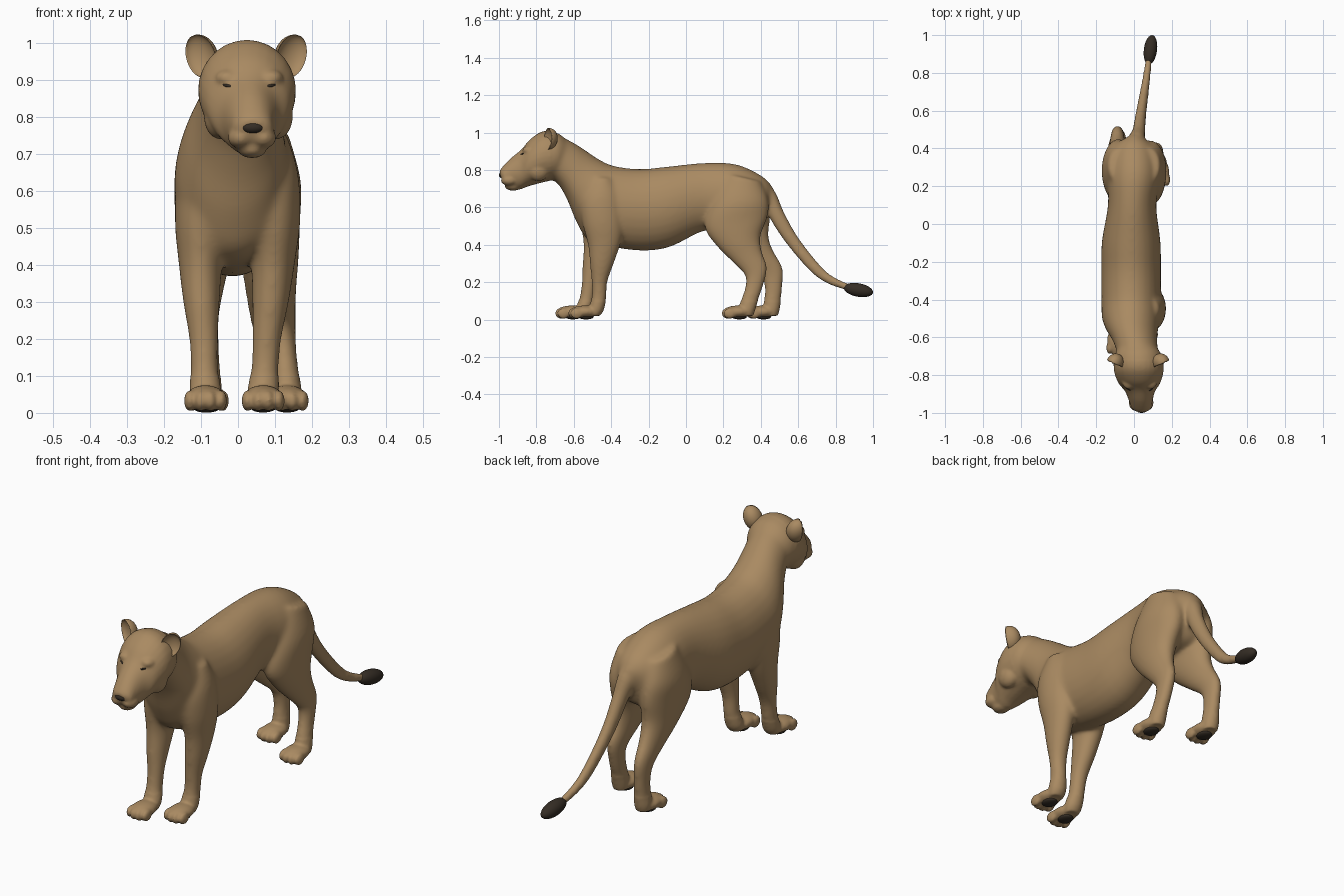
import bpy
import bmesh
import math
from mathutils import Matrix, Vector
from mathutils.bvhtree import BVHTree

default_cube = bpy.data.objects.get("Cube")
if default_cube:
    bpy.data.objects.remove(default_cube, do_unlink=True)


def make_material(name, colour):
    material = bpy.data.materials.new(name)
    material.use_nodes = True
    material.diffuse_color = colour
    for node in material.node_tree.nodes:
        if node.type == "BSDF_PRINCIPLED":
            node.inputs["Base Color"].default_value = colour
            node.inputs["Roughness"].default_value = .8
    return material


FUR = make_material("tan fur", (.40, .255, .122, 1))
DARK = make_material("dark brown", (.035, .026, .018, 1))


def add_object(name, bm, material):
    """Turn a bmesh into a smooth shaded object with one colour."""
    mesh = bpy.data.meshes.new(name)
    bmesh.ops.recalc_face_normals(bm, faces=bm.faces)
    for face in bm.faces:
        face.smooth = True
    bm.to_mesh(mesh)
    bm.free()
    mesh.materials.append(material)
    obj = bpy.data.objects.new(name, mesh)
    bpy.context.scene.collection.objects.link(obj)
    return obj


def spline(a, b, c, d, t):
    """Catmull-Rom blend of four section tuples."""
    return [q + .5 * t * (r - p + t * (2 * p - 5 * q + 4 * r - s + t * (3 * (q - r) + s - p)))
            for p, q, r, s in zip(a, b, c, d)]


def loft(bm, sections, steps=4, sides=28):
    """Skin ellipses; a section is edge (y, z), opposite edge (y, z), centre x, half width."""
    padded = [sections[0], *sections, sections[-1]]
    dense = []
    for i in range(len(sections) - 1):
        dense += [spline(*padded[i:i + 4], k / steps) for k in range(steps)]
    dense.append(sections[-1])
    rings = []
    for y0, z0, y1, z1, x, width in dense:
        centre = Vector((x, (y0 + y1) / 2, (z0 + z1) / 2))
        up = Vector((0, (y0 - y1) / 2, (z0 - z1) / 2))
        ring = []
        for k in range(sides):
            angle = math.tau * k / sides
            offset = up * math.sin(angle) + Vector((width * math.cos(angle), 0, 0))
            ring.append(bm.verts.new(centre + offset))
        rings.append(ring)
    for low, high in zip(rings, rings[1:]):
        for k in range(sides):
            n = (k + 1) % sides
            bm.faces.new((low[k], low[n], high[n], high[k]))
    bm.faces.new(rings[0][::-1])
    bm.faces.new(rings[-1])


def ellipsoid(bm, centre, radii, turn=None):
    matrix = Matrix.Translation(centre) @ (turn or Matrix()) @ Matrix.Diagonal((*radii, 1))
    return bmesh.ops.create_uvsphere(bm, u_segments=24, v_segments=16, radius=1, matrix=matrix)


def ellipsoid_object(name, centre, radii, material, turn=None):
    bm = bmesh.new()
    ellipsoid(bm, centre, radii, turn)
    return add_object(name, bm, material)


skin = bmesh.new()

# Trunk and neck, from rump to skull
loft(skin, [
    (.47, .70, .44, .58, .0, .04),
    (.41, .765, .40, .5, .0, .11),
    (.27, .83, .25, .47, .0, .14),
    (.1, .838, .1, .475, -.01, .128),
    (-.1, .818, -.08, .39, -.015, .155),
    (-.25, .805, -.22, .368, -.015, .158),
    (-.39, .823, -.38, .385, -.015, .158),
    (-.47, .86, -.52, .425, -.015, .155),
    (-.53, .90, -.585, .52, -.01, .138),
    (-.6, .945, -.635, .64, .005, .118),
    (-.68, .98, -.69, .73, .02, .108),
    (-.76, .97, -.76, .76, .025, .09),
])

# Head, from the nape to the muzzle
loft(skin, [
    (-.62, .94, -.66, .8, .02, .08),
    (-.68, .995, -.69, .755, .022, .122),
    (-.76, 1.008, -.78, .73, .025, .132),
    (-.83, .967, -.85, .71, .028, .112),
    (-.88, .91, -.89, .695, .032, .08),
    (-.94, .86, -.935, .70, .036, .062),
    (-.985, .812, -.965, .72, .04, .052),
    (-.998, .79, -.985, .75, .04, .03),
])
ellipsoid(skin, (.038, -.925, .715), (.04, .045, .026))
for side in (-1, 1):
    ellipsoid(skin, (.038 + side * .03, -.945, .745), (.036, .045, .03))
    ellipsoid(skin, (.03 + side * .058, -.835, .905), (.035, .04, .025))
    ellipsoid(skin, (.028 + side * .075, -.79, .80), (.045, .06, .06))

# Tail up to the tuft
loft(skin, [
    (.36, .66, .42, .75, .005, .04),
    (.42, .61, .48, .68, .012, .045),
    (.45, .535, .525, .575, .025, .036),
    (.535, .405, .605, .435, .035, .03),
    (.675, .245, .725, .285, .055, .025),
    (.78, .18, .80, .225, .068, .022),
    (.9, .145, .905, .18, .082, .018),
])

FRONT_LEG = [
    (-.50, .76, -.40, .76, .085, .045),
    (-.56, .64, -.35, .66, .095, .068),
    (-.555, .52, -.335, .52, .097, .072),
    (-.525, .40, -.345, .42, .095, .06),
    (-.515, .30, -.385, .30, .088, .05),
    (-.505, .2, -.42, .2, .078, .04),
    (-.505, .12, -.425, .12, .073, .038),
    (-.52, .06, -.44, .05, .068, .043),
    (-.53, .02, -.46, .02, .068, .035),
]
HIND_LEG = [
    (.22, .78, .40, .74, .075, .06),
    (.13, .62, .44, .64, .085, .085),
    (.10, .49, .437, .55, .09, .078),
    (.17, .385, .40, .45, .10, .064),
    (.25, .305, .405, .37, .11, .048),
    (.315, .235, .435, .275, .12, .036),
    (.315, .17, .41, .17, .125, .034),
    (.295, .11, .385, .10, .13, .036),
    (.285, .06, .37, .05, .133, .04),
    (.29, .02, .36, .02, .133, .035),
]


def stride(section, reach, inward):
    """Mirror a leg section to the right and swing it along y, most at the foot."""
    y0, z0, y1, z1, x, width = section
    swing = min(1, max(0, 1.15 - (z0 + z1)))
    return (y0 + reach * swing, z0, y1 + reach * swing, z1, inward * swing - x, width)


def add_leg(name, sections):
    """Leg tube, rounded paw with four toes, and a dark pad under it."""
    loft(skin, sections)
    y0, _, y1, _, x, _ = sections[-1]
    y = (y0 + y1) / 2 - .05
    ellipsoid(skin, (x, y, .042), (.054, .078, .033))
    for i in range(4):
        spread = i - 1.5
        ellipsoid(skin, (x + spread * .028, y - .058 + abs(spread) * .012, .033),
                  (.0165, .034, .029))
    ellipsoid_object(name + "_pad", (x, y + .01, .014), (.034, .04, .013), DARK)


add_leg("front_left", FRONT_LEG)
add_leg("front_right", [stride(s, -.07, -.02) for s in FRONT_LEG])
add_leg("hind_left", HIND_LEG)
add_leg("hind_right", [stride(s, .13, .05) for s in HIND_LEG])

# Fuse the overlapping parts into one continuous skin
raw = add_object("body", skin, FUR)
remesh = raw.modifiers.new("Fuse", "REMESH")
remesh.mode = "VOXEL"
remesh.voxel_size = .007
bpy.context.view_layer.update()
fused = bpy.data.meshes.new_from_object(raw.evaluated_get(bpy.context.evaluated_depsgraph_get()))
bpy.data.objects.remove(raw, do_unlink=True)

# Relax everything a little, and the joins of legs, trunk and tail much more
bm = bmesh.new()
bm.from_mesh(fused)
joins = [v for v in bm.verts if v.co.z > .1 and v.co.y > -.72]
for verts, passes in ((bm.verts[:], 3), (joins, 18)):
    for _ in range(passes):
        bmesh.ops.smooth_vert(bm, verts=verts, factor=.5, use_axis_x=True,
                              use_axis_y=True, use_axis_z=True)
surface = BVHTree.FromBMesh(bm)
body = add_object("body", bm, FUR)

# Cupped ears
for name, side in (("ear_right", -1), ("ear_left", 1)):
    bm = bmesh.new()
    bmesh.ops.create_uvsphere(bm, u_segments=32, v_segments=24, radius=1)
    for v in bm.verts:
        if v.co.y < -.001:
            v.co.y = -.55 * v.co.y - .2
    place = Matrix.Translation((.022 + side * .121, -.735, .965))
    tilt = Matrix.Rotation(side * .45, 4, "Z") @ Matrix.Rotation(side * .35, 4, "Y")
    bm.transform(place @ tilt @ Matrix.Diagonal((.044, .05, .06, 1)))
    add_object(name, bm, FUR)

# Narrow eyes laid on the face
for name, side in (("eye_right", -1), ("eye_left", 1)):
    hit = surface.ray_cast(Vector((.03 + side * .058, -2, .885)), Vector((0, 1, 0)))[0]
    if hit:
        ellipsoid_object(name, hit, (.016, .004, .004), DARK,
                         Matrix.Rotation(side * .5, 4, "Z") @ Matrix.Rotation(side * -.2, 4, "Y"))

# Nose and tail tuft
ellipsoid_object("nose", (.04, -.983, .772), (.03, .017, .016), DARK)
ellipsoid_object("tail_tuft", (.087, .922, .158), (.035, .08, .036), DARK,
                 Matrix.Rotation(-.13, 4, "Z") @ Matrix.Rotation(-.18, 4, "X"))
